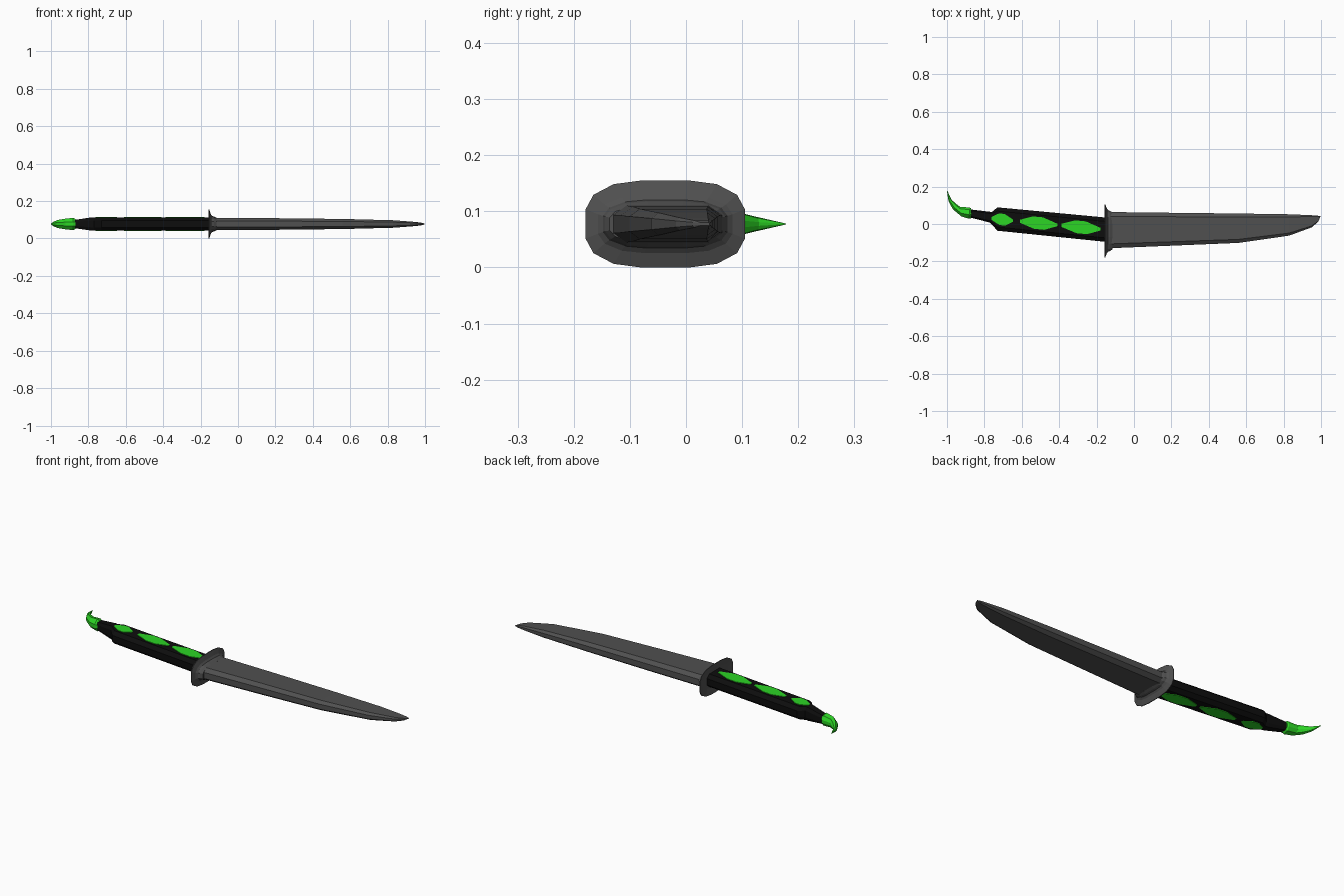
import bpy, bmesh, math
from mathutils import Vector

if "Cube" in bpy.data.objects:
    bpy.data.objects.remove(bpy.data.objects["Cube"])

ZC = 0.0775  # mid height of the knife


def material(name, rgb):
    m = bpy.data.materials.new(name)
    m.diffuse_color = (*rgb, 1)
    m.use_nodes = True
    m.node_tree.nodes["Principled BSDF"].inputs["Base Color"].default_value = m.diffuse_color
    return m


STEEL = material("dark steel", (0.08, 0.08, 0.08))
BLACK = material("black grip", (0.004, 0.004, 0.004))
GREEN = material("bright green", (0.025, 0.66, 0.018))


def loft(name, rings, mat):
    """Skin a list of equal-length rings and cap both ends."""
    bm = bmesh.new()
    vs = [[bm.verts.new(p) for p in r] for r in rings]
    n = len(rings[0])
    for a, b in zip(vs, vs[1:]):
        for i in range(n):
            j = (i + 1) % n
            bm.faces.new((a[i], a[j], b[j], b[i]))
    bm.faces.new(vs[0])
    bm.faces.new(vs[-1])
    bmesh.ops.recalc_face_normals(bm, faces=bm.faces)
    me = bpy.data.meshes.new(name)
    bm.to_mesh(me)
    bm.free()
    me.materials.append(mat)
    ob = bpy.data.objects.new(name, me)
    bpy.context.collection.objects.link(ob)
    return ob


def slab(x_lo, x_hi, lo, hi, h, bevel, edge):
    """Eight-sided section from y=lo to y=hi with narrowed edges."""
    w = hi - lo
    prof = [(0, -edge), (bevel, -1), (1 - bevel, -1), (1, -edge),
            (1, edge), (1 - bevel, 1), (bevel, 1), (0, edge)]
    return [Vector((x_lo + (x_hi - x_lo) * t, lo + w * t, ZC + h * s)) for t, s in prof]


# Blade: x, cutting edge y, spine y, half thickness
blade = [(-0.14, -0.13, 0.064, 0.033), (0.2, -0.116, 0.06, 0.031),
         (0.56, -0.101, 0.056, 0.027), (0.83, -0.062, 0.052, 0.020),
         (0.95, -0.018, 0.047, 0.011), (0.985, 0.012, 0.044, 0.006)]
rings = [slab(x, x, lo, hi, h, 0.12, 0.5) for x, lo, hi, h in blade]
rings.append(slab(0.99, 0.997, 0.022, 0.042, 0.003, 0.12, 0.5))
loft("blade", rings, STEEL)

# Guard: sixteen-sided dish with a raised collar
quarter = [(0.142, 0.026), (0.128, 0.052), (0.092, 0.071), (0.043, 0.0775)]
outline = (quarter + [(-a, b) for a, b in reversed(quarter)]
           + [(-a, -b) for a, b in quarter] + [(a, -b) for a, b in reversed(quarter)])


def guard_ring(x, hy, hz):
    return [(x, -0.037 + a * hy / 0.142, ZC + b * hz / 0.0775) for a, b in outline]


loft("guard", [guard_ring(*r) for r in (
    (-0.150, 0.110, 0.042), (-0.158, 0.142, 0.0775), (-0.154, 0.142, 0.0775),
    (-0.145, 0.120, 0.052), (-0.138, 0.111, 0.043), (-0.128, 0.107, 0.040),
    (-0.115, 0.099, 0.033))], STEEL)

# Handle: slanted grip that necks down toward the pommel
loft("handle", [slab(a, b, lo, hi, h, 0.16, 0.5) for a, b, lo, hi, h in (
    (-0.145, -0.145, -0.096, 0.034, 0.035), (-0.73, -0.73, -0.036, 0.089, 0.035),
    (-0.77, -0.76, 0.008, 0.064, 0.036), (-0.78, -0.775, 0.010, 0.066, 0.036),
    (-0.872, -0.876, 0.034, 0.078, 0.022))], BLACK)

# Green diamonds on both flat sides of the grip: x start, x end, half width
for i, (x0, x1, hw) in enumerate(((-0.762, -0.648, 0.031), (-0.61, -0.41, 0.033),
                                  (-0.388, -0.178, 0.034))):
    L = x1 - x0

    def mid(x):  # centre line of the grip
        return -0.031 - 0.098 * (x + 0.145)
    flat = [(0, 0.25), (0.35, 1), (0.62, 1), (1, 0.2), (1, -0.2), (0.65, -1), (0.38, -1), (0, -0.25)]
    pts = [(x0 + L * t, mid(x0 + L * t) + hw * s) for t, s in flat]
    for side, word in ((1, "top"), (-1, "bottom")):
        loft(f"diamond_{word}_{i + 1}",
             [[(x, y, ZC + side * z) for x, y in pts] for z in (0.031, 0.038)], GREEN)

# Pommel: curved claw, outer point, inner point, half thickness
claw = [((-0.868, 0.032), (-0.872, 0.084), 0.026), ((-0.882, 0.028), (-0.878, 0.088), 0.033),
        ((-0.922, 0.040), (-0.930, 0.092), 0.028), ((-0.968, 0.078), (-0.950, 0.107), 0.022),
        ((-0.992, 0.122), (-0.976, 0.130), 0.013), ((-1.0, 0.177), (-0.998, 0.178), 0.001)]
section = [(0, -0.35), (0.35, -1), (0.8, -0.8), (1, -0.25),
           (1, 0.25), (0.8, 0.8), (0.35, 1), (0, 0.35)]
loft("pommel_claw", [[(o[0] + (n[0] - o[0]) * t, o[1] + (n[1] - o[1]) * t, ZC + h * s)
                      for t, s in section] for o, n, h in claw], GREEN)
